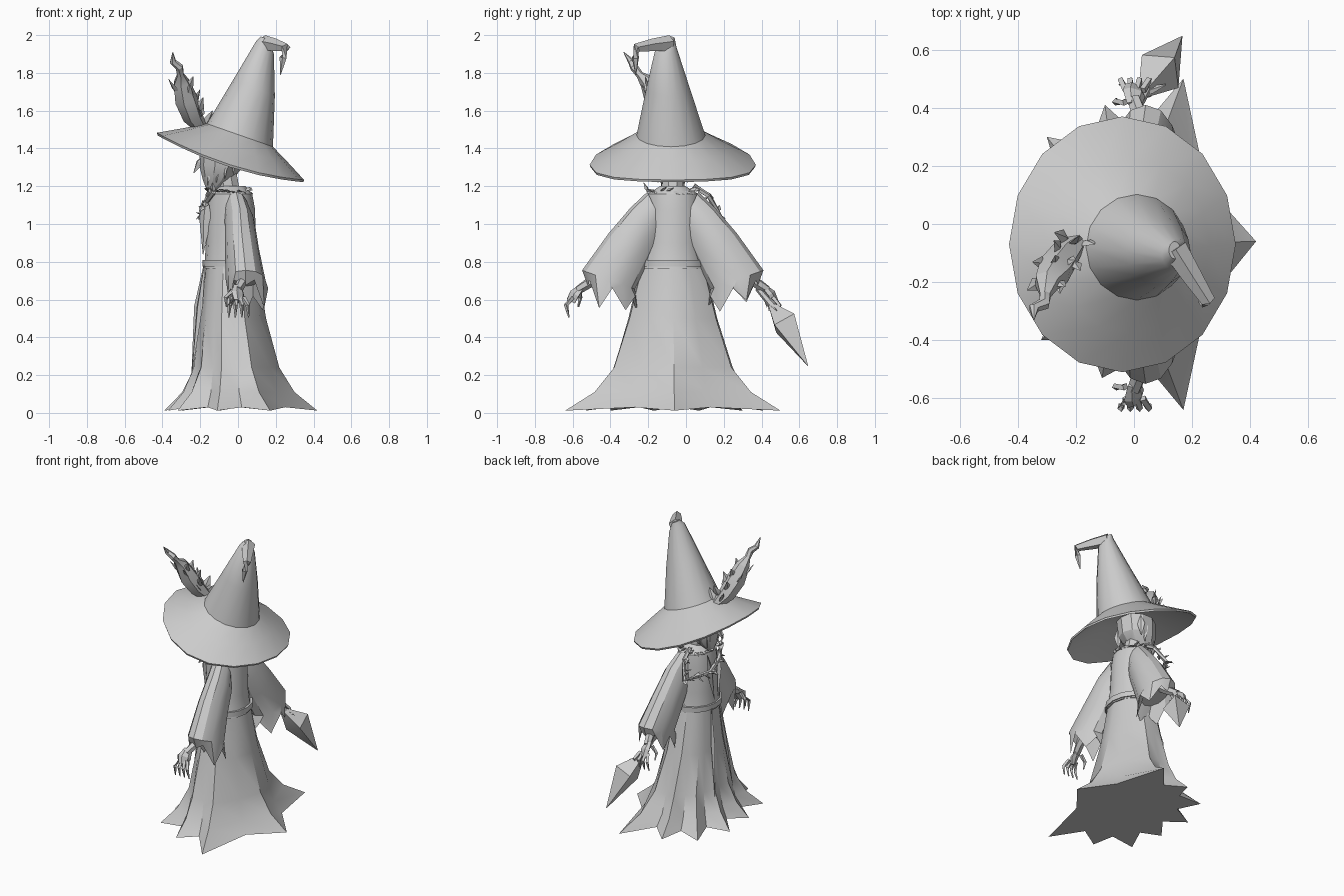
import bpy, math, random
from mathutils import Vector as V

cube = bpy.data.objects.get("Cube")
if cube:
    bpy.data.objects.remove(cube)
random.seed(4)
MID = -0.07  # y of the figure's own centre plane

cloth = bpy.data.materials.new("plain_grey")
cloth.use_nodes = True
grey = (0.6, 0.6, 0.6, 1)
cloth.diffuse_color = grey
cloth.node_tree.nodes["Principled BSDF"].inputs["Base Color"].default_value = grey


def loft(name, rings, caps=(True, True), angle=28):
    """Skin a list of equal-length point rings."""
    n = len(rings[0])
    faces = [(r * n + i, r * n + (i + 1) % n, (r + 1) * n + (i + 1) % n, (r + 1) * n + i)
             for r in range(len(rings) - 1) for i in range(n)]
    if caps[0]:
        faces.append(tuple(range(n))[::-1])
    if caps[1]:
        faces.append(tuple(range((len(rings) - 1) * n, len(rings) * n)))
    mesh = bpy.data.meshes.new(name)
    mesh.from_pydata([p for ring in rings for p in ring], [], faces)
    mesh.materials.append(cloth)
    obj = bpy.data.objects.new(name, mesh)
    bpy.context.collection.objects.link(obj)
    bpy.ops.object.select_all(action='DESELECT')
    obj.select_set(True)
    bpy.context.view_layer.objects.active = obj
    bpy.ops.object.mode_set(mode='EDIT')
    bpy.ops.mesh.select_all(action='SELECT')
    bpy.ops.mesh.normals_make_consistent(inside=False)
    bpy.ops.object.mode_set(mode='OBJECT')
    bpy.ops.object.shade_smooth_by_angle(angle=math.radians(angle))
    return obj


def ring(c, a, b, n=12):
    """Ellipse of n points about c, spanned by the vectors a and b."""
    c, a, b = V(c), V(a), V(b)
    return [c + a * math.cos(t) + b * math.sin(t)
            for t in (2 * math.pi * i / n for i in range(n))]


def box_ring(x0, x1, y0, y1, z, n=14):
    return ring(((x0 + x1) / 2, (y0 + y1) / 2, z), ((x1 - x0) / 2, 0, 0), (0, (y1 - y0) / 2, 0), n)


def tube(name, pts, radii, n=5, flat=1.0):
    """Tapered tube along a path; flat squeezes the cross-section."""
    pts = [V(p) for p in pts]
    rings = []
    for i, p in enumerate(pts):
        d = (pts[min(i + 1, len(pts) - 1)] - pts[max(i - 1, 0)]).normalized()
        side = d.cross(V((0.31, 0.2, 1))).normalized()
        rings.append(ring(p, side * radii[i], d.cross(side) * radii[i] * flat, n))
    return loft(name, rings)


def leaf(name, base, tip, width, flat=0.35):
    base, tip = V(base), V(tip)
    return tube(name, [base, base.lerp(tip, 0.4), tip], [0.004, width, 0.002], 4, flat)


# Skirt: elliptical rings blending into a ragged star hem (tip, valley, tip, ...)
hem = [(0.42, -0.06), (0.25, 0.13), (0.17, 0.50), (0.01, 0.31), (-0.10, 0.41), (-0.15, 0.27),
       (-0.30, 0.30), (-0.25, 0.13), (-0.39, 0.07), (-0.28, -0.05), (-0.37, -0.17), (-0.26, -0.25),
       (-0.32, -0.40), (-0.16, -0.40), (-0.11, -0.53), (0.02, -0.46), (0.17, -0.64), (0.25, -0.27)]
hem = [V((x, y, 0.012 if i % 2 == 0 else 0.03)) for i, (x, y) in enumerate(hem)]


def skirt_ring(x0, x1, half, z, pleat):
    cx, rx = (x0 + x1) / 2, (x1 - x0) / 2
    out = []
    for i, h in enumerate(hem):
        t = math.atan2((h.y - MID) / 0.55, (h.x - 0.01) / 0.4)
        k = 1 + (pleat if i % 2 == 0 else -pleat)
        out.append(V((cx + rx * k * math.cos(t), MID + half * k * math.sin(t), z)))
    return out


lower = skirt_ring(-0.23, 0.21, 0.32, 0.24, 0.04)
flare = [a.lerp(b, 0.4) for a, b in zip(lower, hem)]
for p in flare:
    p.z = 0.11
loft("skirt", [skirt_ring(-0.165, 0.10, 0.16, 0.82, 0), skirt_ring(-0.2, 0.145, 0.24, 0.5, 0.02),
               lower, flare, hem])

# Torso with a jacket edge that overhangs the skirt
loft("jacket", [box_ring(-0.18, 0.115, -0.245, 0.10, 0.765), box_ring(-0.175, 0.105, -0.235, 0.09, 0.82),
                box_ring(-0.17, 0.095, -0.22, 0.08, 0.9), box_ring(-0.165, 0.09, -0.21, 0.075, 1.08),
                box_ring(-0.15, 0.075, -0.205, 0.065, 1.16), box_ring(-0.10, 0.04, -0.14, 0.0, 1.2)])
loft("waist_band", [box_ring(-0.187, 0.12, -0.25, 0.11, z) for z in (0.775, 0.81)])

# Sash strips and lapels down the front (front of the figure is -x)
for s in (-1, 1):
    leaf("lapel", (-0.165, MID + s * 0.07, 1.16), (-0.185, MID + s * 0.02, 0.84), 0.04)
    leaf("sash_strip", (-0.175, MID + s * 0.04, 0.8), (-0.245, MID + s * 0.1, 0.2), 0.035)

# Sleeves: widening lofts ending in torn points
for s, side in ((1, "right"), (-1, "left")):
    def m(x, y, z):
        return V((x, MID + s * y, z))

    def sleeve_ring(c, ax, by, bz):
        return ring(m(*c), (ax, 0, 0), (0, s * by, bz))

    cuff = sleeve_ring((0.04, 0.34, 0.705), 0.105, 0.14, 0.05)
    torn = [p + V((0.015 * math.cos(i), -s * 0.02, -random.uniform(0.12, 0.18) if i % 2 else -0.045))
            for i, p in enumerate(cuff)]
    torn[3] = cuff[3] + V((0, -s * 0.03, -0.08))
    inner = [p.lerp(m(0.04, 0.30, 0.72), 0.25) for p in cuff]
    loft(side + "_sleeve", [sleeve_ring((-0.01, 0.09, 1.075), 0.065, 0.045, 0.095),
                            sleeve_ring((0.01, 0.15, 1.0), 0.08, 0.075, 0.085),
                            sleeve_ring((0.02, 0.235, 0.875), 0.09, 0.105, 0.075),
                            cuff, torn, inner], (True, True))
    # Thin forearm and clawed hand
    tube(side + "_forearm", [m(0.03, 0.30, 0.8), m(0.02, 0.44, 0.69), m(0.0, 0.50, 0.65)],
         [0.035, 0.028, 0.024], 6)
    tube(side + "_palm", [m(0.0, 0.48, 0.67), m(0.0, 0.52, 0.63), m(0.0, 0.54, 0.59)],
         [0.025, 0.042, 0.032], 6, 0.5)
    for k in range(4):
        x = -0.045 + 0.032 * k
        tube(side + "_finger", [m(x * 0.6, 0.53, 0.61), m(x, 0.565, 0.57), m(x * 1.1, 0.55, 0.505)],
             [0.013, 0.012, 0.004], 4)
    tube(side + "_thumb", [m(-0.03, 0.49, 0.65), m(-0.065, 0.49, 0.61), m(-0.06, 0.5, 0.56)],
         [0.014, 0.012, 0.004], 4)

# Pointed blade held in one hand
tube("blade", [(0.03, 0.45, 0.57), (0.09, 0.525, 0.475), (0.165, 0.645, 0.25)], [0.02, 0.085, 0.002], 4)
tube("blade_grip", [(0.0, 0.38, 0.66), (0.04, 0.47, 0.555)], [0.016, 0.022], 6)
for k in range(4):
    t = math.tau * k / 4
    leaf("grip_claw", (0.025, 0.45, 0.575),
         (0.06 + 0.05 * math.cos(t), 0.48 + 0.04 * math.sin(t), 0.54), 0.014)

# Neck and pointed-chin head
tube("neck", [(-0.04, MID, 1.14), (-0.07, MID, 1.3)], [0.06, 0.06], 8)
loft("head", [ring((x, MID, z), (rx, 0, 0), (0, ry, 0), 10) for x, z, rx, ry in
              ((-0.145, 1.165, 0.015, 0.02), (-0.11, 1.23, 0.075, 0.075), (-0.085, 1.31, 0.12, 0.115),
               (-0.075, 1.42, 0.125, 0.12))])
leaf("nose", (-0.18, MID, 1.36), (-0.235, MID, 1.27), 0.025, 1)
for s in (-1, 1):
    for k in range(4):
        y = MID + s * (0.06 + 0.018 * k)
        leaf("hair_lock", (-0.14 + 0.04 * k, y, 1.4), (-0.16 + 0.045 * k, y, 1.2 + 0.02 * k), 0.025)

# Hat: one loft from the brim underside up to the crown
N = 16


def tilted(cx, cy, z, rx, ry, slope, droop=0.0):
    pts = ring((cx, cy, z), (rx, 0, -slope * rx), (0, ry, 0), N)
    for i, p in enumerate(pts):
        p.z -= droop * math.sin(math.tau * i / N) ** 2
    return pts


loft("hat", [tilted(0.0, -0.075, 1.43, 0.16, 0.16, 0.33),
             tilted(-0.04, -0.07, 1.345, 0.385, 0.435, 0.32, 0.045),
             tilted(-0.04, -0.07, 1.358, 0.39, 0.44, 0.32, 0.045),
             tilted(-0.01, -0.075, 1.42, 0.27, 0.3, 0.33, 0.025),
             tilted(0.01, -0.08, 1.47, 0.175, 0.182, 0.35),
             tilted(0.085, -0.095, 1.72, 0.11, 0.115, 0.4),
             tilted(0.143, -0.105, 1.935, 0.047, 0.055, 0.7),
             tilted(0.14, -0.09, 1.985, 0.02, 0.03, 0.4)], angle=35)
tube("hat_hook", [(0.14, -0.085, 1.955), (0.2, -0.18, 1.945), (0.253, -0.262, 1.932), (0.24, -0.268, 1.88),
                  (0.225, -0.265, 1.79)], [0.045, 0.036, 0.026, 0.02, 0.002], 5)

# Flame-like bud on the hat with curling leaves
tube("bud", [(-0.19, -0.06, 1.5), (-0.24, -0.11, 1.57), (-0.275, -0.16, 1.66), (-0.30, -0.2, 1.75),
             (-0.305, -0.245, 1.79), (-0.31, -0.275, 1.83), (-0.345, -0.29, 1.86), (-0.345, -0.33, 1.91)],
     [0.03, 0.055, 0.062, 0.045, 0.02, 0.022, 0.018, 0.002], 6)
for k in range(14):
    t = 2.4 * k
    f = k / 13
    c = V((-0.2 - 0.1 * f, -0.06 - 0.13 * f, 1.52 + 0.18 * f))
    out = V((math.cos(t), math.sin(t), 0))
    leaf("bud_leaf", c + out * 0.025, c + out * 0.075 + V((-0.01, -0.01, 0.08)), 0.026)

# Ragged leaf collar
for k in range(22):
    t = math.tau * k / 22
    p = V((-0.05 + 0.105 * math.cos(t), MID + 0.115 * math.sin(t), 1.175))
    q = p + V((0.03 * math.cos(t + 1.2), 0.05 * math.sin(t + 1.2), random.uniform(-0.03, 0.025)))
    leaf("collar_leaf", p, q, 0.022)

# Vine draped over the chest and one shoulder
vine = [V(p) for p in ((-0.13, -0.2, 1.17), (-0.18, -0.11, 1.1), (-0.185, 0.0, 1.05), (-0.16, 0.1, 1.05),
                       (-0.11, 0.18, 1.04), (-0.07, 0.12, 1.15), (-0.06, 0.04, 1.2))]
tube("vine", vine, [0.014] * len(vine), 5)
for k in range(24):
    i, f = divmod(k * 0.25, 1)
    p = vine[int(i)].lerp(vine[int(i) + 1], f)
    d = V([random.uniform(-1, 1) for _ in range(3)]).normalized()
    d.x = -abs(d.x)
    leaf("vine_leaf", p, p + d * 0.055, 0.018)
